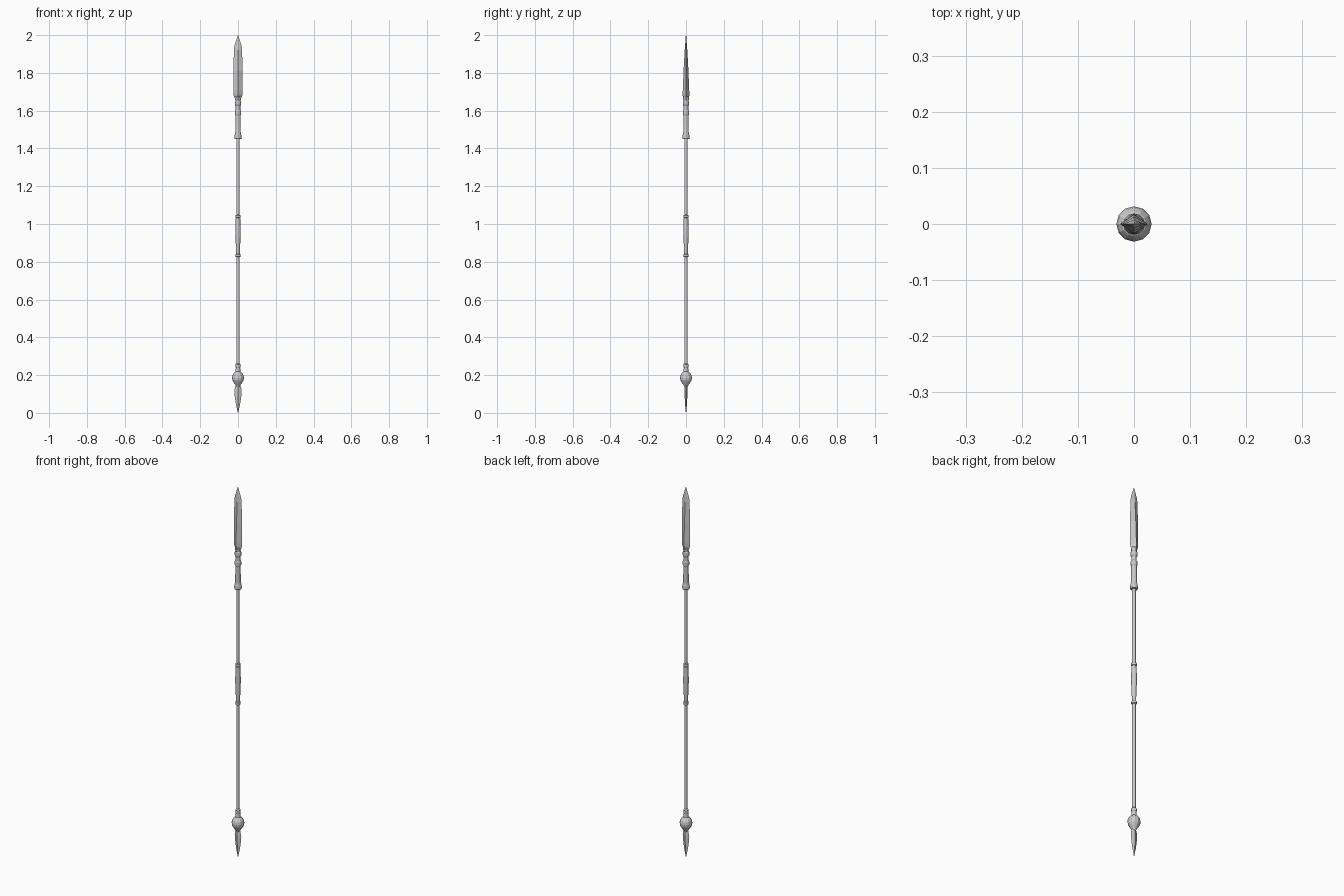
import bpy, bmesh, math

SIDES = 12


def finish(name, bm):
    bmesh.ops.recalc_face_normals(bm, faces=bm.faces)
    mesh = bpy.data.meshes.new(name)
    bm.to_mesh(mesh)
    bm.free()
    obj = bpy.data.objects.new(name, mesh)
    bpy.context.collection.objects.link(obj)
    return obj


def loft(name, rings):
    """Join rings of equal point count and cap both ends."""
    bm = bmesh.new()
    loops = [[bm.verts.new(p) for p in ring] for ring in rings]
    n = len(loops[0])
    for a, b in zip(loops, loops[1:]):
        for i in range(n):
            j = (i + 1) % n
            bm.faces.new((a[i], a[j], b[j], b[i]))
    bm.faces.new(loops[0])
    bm.faces.new(loops[-1])
    bmesh.ops.remove_doubles(bm, verts=bm.verts, dist=0.00005)
    return finish(name, bm)


def lathe(name, profile):
    """Turned part from (radius, z) points."""
    angles = [2 * math.pi * i / SIDES for i in range(SIDES)]
    return loft(name, [[(r * math.cos(a), r * math.sin(a), z) for a in angles]
                       for r, z in profile])


def blade(name, profile):
    """Diamond-section blade from (half width, half thickness, z) points."""
    return loft(name, [[(w, 0, z), (0, t, z), (-w, 0, z), (0, -t, z)]
                       for w, t, z in profile])


# Long shaft
lathe("shaft", [(0.0085, 0.2), (0.0085, 1.5)])

# Spear head
blade("spear_blade", [
    (0.012, 0.012, 1.63), (0.015, 0.015, 1.66), (0.024, 0.018, 1.685),
    (0.025, 0.017, 1.71), (0.0245, 0.013, 1.81), (0.0215, 0.007, 1.92),
    (0.019, 0.005, 1.945), (0.001, 0.001, 2.0)])

# Socket below the blade, flared at its foot
lathe("head_socket", [
    (0.0085, 1.45), (0.017, 1.45), (0.019, 1.456), (0.018, 1.468),
    (0.0145, 1.485), (0.0135, 1.53), (0.0135, 1.575), (0.016, 1.58),
    (0.016, 1.598), (0.0125, 1.603), (0.0125, 1.625), (0.0165, 1.632),
    (0.0165, 1.648), (0.013, 1.655), (0.015, 1.672), (0.01, 1.68)])

# Hand grip, with a ring at each end
lathe("hand_grip", [
    (0.0095, 0.84), (0.0125, 0.91), (0.014, 0.95), (0.0125, 1.03)])
for name, z in (("grip_ring_lower", 0.833), ("grip_ring_upper", 1.04)):
    lathe(name, [(0.0085, z - 0.009), (0.0135, z - 0.006),
                 (0.0135, z + 0.006), (0.0085, z + 0.009)])

# Butt weight
lathe("butt_weight", [
    (0.008, 0.138), (0.013, 0.147), (0.02, 0.157), (0.029, 0.172),
    (0.0315, 0.186), (0.029, 0.2), (0.022, 0.211), (0.013, 0.218),
    (0.0115, 0.24), (0.0135, 0.244), (0.0135, 0.256), (0.0085, 0.262)])

# Butt spike
blade("butt_spike", [
    (0.001, 0.001, 0.0), (0.011, 0.005, 0.045), (0.017, 0.007, 0.085),
    (0.0195, 0.008, 0.118), (0.015, 0.008, 0.14), (0.01, 0.008, 0.15)])
